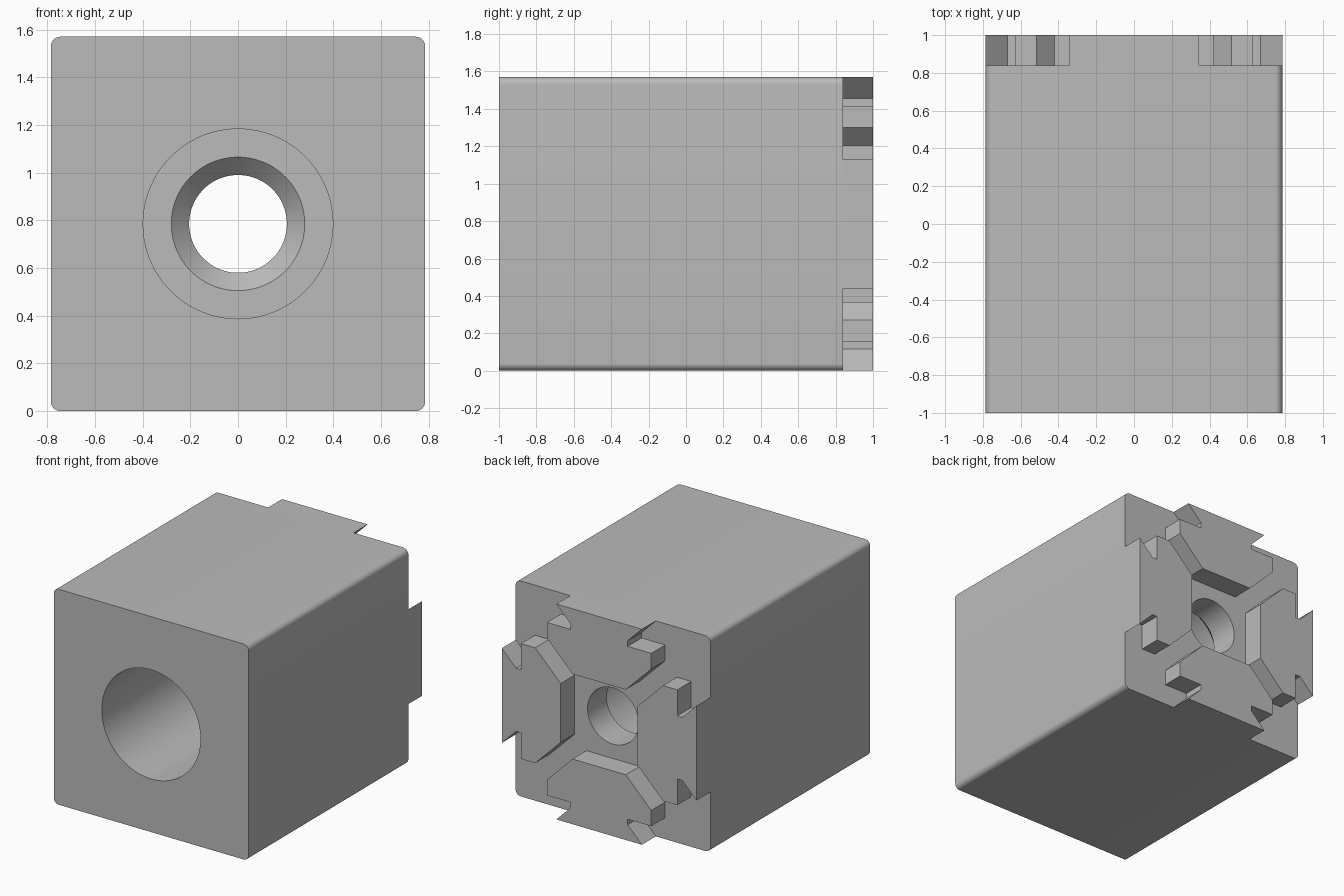
import bpy, bmesh, math
from mathutils import Matrix, Vector

HALF = 0.785          # half width of the square section, also the axis height
FRONT, BACK, TIP = -1.0, 0.84, 1.0
CORNER = 0.04

cube = bpy.data.objects.get("Cube")
if cube:
    bpy.data.objects.remove(cube, do_unlink=True)

grey = bpy.data.materials.new("plain_grey")
grey.use_nodes = True
colour = (0.5, 0.5, 0.5, 1)
grey.diffuse_color = colour
grey.node_tree.nodes["Principled BSDF"].inputs["Base Color"].default_value = colour


def make_object(name, bm):
    bmesh.ops.recalc_face_normals(bm, faces=bm.faces)
    mesh = bpy.data.meshes.new(name)
    bm.to_mesh(mesh)
    bm.free()
    mesh.materials.append(grey)
    obj = bpy.data.objects.new(name, mesh)
    bpy.context.collection.objects.link(obj)
    return obj


def prism(name, outline, y0, y1, angle=0.0):
    """Extrude an (x, z) outline along y, turned about the block's axis."""
    bm = bmesh.new()
    face = bm.faces.new([bm.verts.new((x, y0, z)) for x, z in outline])
    grown = bmesh.ops.extrude_face_region(bm, geom=[face], use_keep_orig=True)
    top = [v for v in grown["geom"] if isinstance(v, bmesh.types.BMVert)]
    bmesh.ops.translate(bm, verts=top, vec=(0, y1 - y0, 0))
    place = Matrix.Translation((0, 0, HALF)) @ Matrix.Rotation(angle, 4, "Y")
    bmesh.ops.transform(bm, matrix=place, verts=bm.verts)
    return make_object(name, bm)


def lathe(name, profile, steps=96):
    """Spin an (r, y) profile about the block's axis."""
    bm = bmesh.new()
    verts = [bm.verts.new((r, y, 0)) for r, y in profile]
    edges = [bm.edges.new(pair) for pair in zip(verts, verts[1:])]
    bmesh.ops.spin(bm, geom=verts + edges, cent=(0, 0, 0), axis=(0, 1, 0),
                   angle=math.tau, steps=steps)
    bmesh.ops.remove_doubles(bm, verts=bm.verts, dist=0.0001)
    bmesh.ops.translate(bm, verts=bm.verts, vec=(0, 0, HALF))
    return make_object(name, bm)


# Square block with rounded long edges
outline = []
for corner in range(4):
    middle = math.radians(45 + 90 * corner)
    cx = math.copysign(HALF - CORNER, math.cos(middle))
    cz = math.copysign(HALF - CORNER, math.sin(middle))
    for i in range(9):
        a = math.radians(90 * corner + 90 * i / 8)
        outline.append((cx + CORNER * math.cos(a), cz + CORNER * math.sin(a)))
block = prism("block", outline, FRONT, BACK)

# Stepped bore: wide at the front, coned down to the rear hole
bore = lathe("bore_cutter", [(0, FRONT - 0.1), (0.398, FRONT - 0.1), (0.398, 0.545),
                             (0.28, 0.545), (0.205, 0.62), (0.205, 0.95), (0, 0.95)])
cut = block.modifiers.new("bore", "BOOLEAN")
cut.operation = "DIFFERENCE"
cut.solver = "EXACT"
cut.object = bore
bpy.ops.object.select_all(action="DESELECT")
bpy.context.view_layer.objects.active = block
block.select_set(True)
bpy.ops.object.modifier_apply(modifier=cut.name)
bpy.data.objects.remove(bore, do_unlink=True)
bpy.ops.object.shade_smooth_by_angle(angle=math.radians(30))

# Four slot lugs on the back face, one per side
half_lug = [(0.345, HALF), (0.23, 0.67), (0.23, 0.63), (0.42, 0.63),
            (0.42, 0.515), (0.215, 0.31)]
lug = half_lug + [(-x, z) for x, z in reversed(half_lug)]
for i, side in enumerate(("top", "left", "bottom", "right")):
    prism(side + "_lug", lug, BACK, TIP, math.radians(90 * i))
